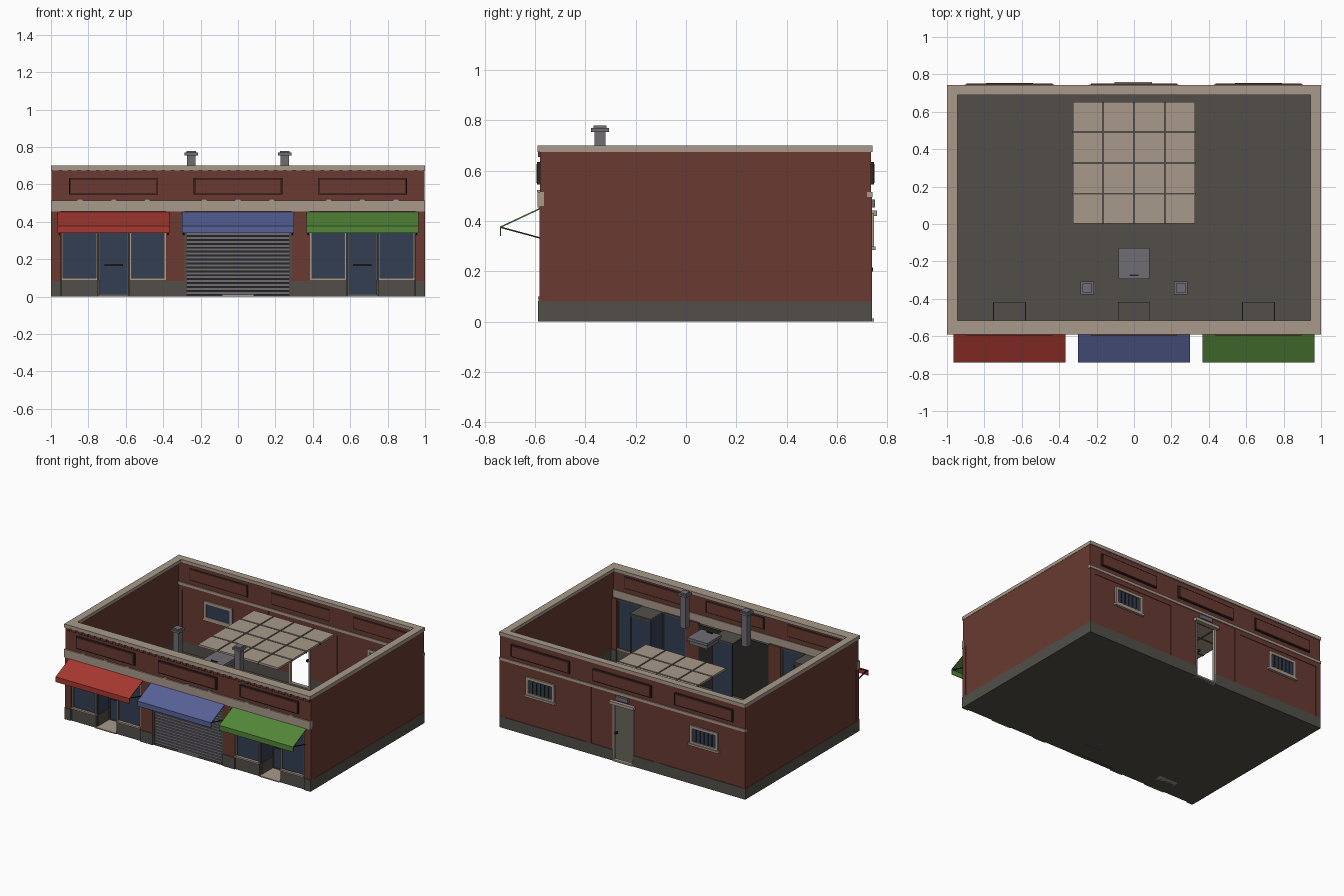
import bpy, bmesh
from mathutils import Vector

cube = bpy.data.objects.get("Cube")
if cube:
    bpy.data.objects.remove(cube, do_unlink=True)


def material(name, rgb):
    lin = [(c / 255 / 12.92 if c < 11 else ((c / 255 + 0.055) / 1.055) ** 2.4) for c in rgb]
    m = bpy.data.materials.new(name)
    m.use_nodes = True
    m.diffuse_color = (*lin, 1)
    m.node_tree.nodes["Principled BSDF"].inputs["Base Color"].default_value = (*lin, 1)
    return m


BRICK = material("brick red", (104, 58, 49))
STONE = material("dark stone", (82, 79, 72))
TAN = material("tan trim", (168, 153, 138))
GLASS = material("blue glass", (52, 62, 84))
METAL = material("grey metal", (112, 109, 116))
IRON = material("dark iron", (42, 40, 38))
RED = material("red canvas", (165, 56, 48))
BLUE = material("blue canvas", (86, 97, 150))
GREEN = material("green canvas", (83, 135, 56))


def build(name, mat, boxes):
    """One object out of boxes given as (x range, y range, z range)."""
    bm = bmesh.new()
    for xs, ys, zs in boxes:
        lo, hi = Vector((xs[0], ys[0], zs[0])), Vector((xs[1], ys[1], zs[1]))
        for v in bmesh.ops.create_cube(bm, size=1)["verts"]:
            v.co = Vector((lo[i] + (hi[i] - lo[i]) * (v.co[i] + 0.5) for i in range(3)))
    return finish(name, mat, bm)


def finish(name, mat, bm):
    mesh = bpy.data.meshes.new(name)
    bm.to_mesh(mesh)
    bm.free()
    mesh.materials.append(mat)
    ob = bpy.data.objects.new(name, mesh)
    bpy.context.collection.objects.link(ob)
    return ob


def frame(xs, ys, zs, t):
    """Four bars just inside a rectangle in the xz plane."""
    (a, b), (c, d) = xs, zs
    return [((a, b), ys, (d - t, d)), ((a, b), ys, (c, c + t)),
            ((a, a + t), ys, (c + t, d - t)), ((b - t, b), ys, (c + t, d - t))]


def mid(c, w):
    return (c - w / 2, c + w / 2)


F, B = -0.58, 0.735          # front and back wall planes
BAYS = (-0.665, 0, 0.665)
SHOPS = (BAYS[0], BAYS[2])
DOOR = (-0.085, 0.075)       # back doorway
DOOR_TOP = 0.42
PIERS = [(-1, -0.95), (-0.385, -0.285), (0.285, 0.385), (0.95, 1)]

# Floor, side walls and plinth
build("floor", STONE, [((-0.995, 0.995), (F, B), (0, 0.004))])
for side, name in ((-1, "right"), (1, "left")):
    xs = sorted((side * 0.99, side * 0.998))
    build(name + "_wall", BRICK, [(xs, (F, B), (0.08, 0.68))])
    build(name + "_plinth", STONE, [(sorted((side * 0.99, side)), (F - 0.005, B + 0.004), (0, 0.08))])

# Back wall around the open doorway
build("back_wall", BRICK, [((-0.995, DOOR[0]), (B - 0.01, B), (0.08, 0.68)),
                           ((DOOR[1], 0.995), (B - 0.01, B), (0.08, 0.68)),
                           (DOOR, (B - 0.01, B), (DOOR_TOP, 0.68))])
build("back_plinth", STONE, [((-1, DOOR[0]), (B - 0.01, B + 0.005), (0, 0.08)),
                             ((DOOR[1], 1), (B - 0.01, B + 0.005), (0, 0.08))])
strips = [((-0.998, -0.96), (0.08, 0.5)), ((0.96, 0.998), (0.08, 0.5)), ((-0.3, -0.255), (0.08, 0.5)),
          ((0.255, 0.3), (0.08, 0.5)), ((-0.96, -0.3), (0.46, 0.5)), ((0.3, 0.96), (0.46, 0.5))]
build("back_pilasters", BRICK, [(x, (B - 0.014, B + 0.004), z) for x, z in strips])
build("back_band", TAN, [((-1, 1), (B - 0.016, B + 0.007), (0.495, 0.515))])
build("back_door_frame", TAN, [
    ((DOOR[0] - 0.02, DOOR[1] + 0.02), (B - 0.015, B + 0.025), (DOOR_TOP, DOOR_TOP + 0.022)),
    ((DOOR[0] - 0.005, DOOR[0] + 0.007), (B - 0.015, B + 0.005), (0, DOOR_TOP)),
    ((DOOR[1] - 0.007, DOOR[1] + 0.005), (B - 0.015, B + 0.005), (0, DOOR_TOP)),
    (DOOR, (B - 0.015, B + 0.012), (0, 0.012))])
build("back_door_lamp", METAL, [(mid(0, 0.1), (B, B + 0.016), (0.455, 0.485))])
build("back_door_knob", IRON, [(mid(0.055, 0.014), (B - 0.015, B + 0.008), (0.2, 0.215))])

# Barred back windows, seen from both sides
for x, name in zip(SHOPS, ("right", "left")):
    xs, zs = mid(x, 0.23), (0.295, 0.43)
    build(name + "_back_window_frame", TAN, frame(xs, (B - 0.02, B + 0.012), zs, 0.02)
          + [(mid(x, 0.25), (B - 0.02, B + 0.018), (0.285, 0.3))])
    build(name + "_back_window_glass", GLASS, [(xs, (B - 0.015, B + 0.003), zs)])
    build(name + "_back_window_bars", IRON,
          [(mid(x + k * 0.032, 0.006), (B, B + 0.009), zs) for k in range(-2, 3)])

# Front wall, piers and trim
build("front_upper_wall", BRICK, [((-0.995, 0.995), (F, F + 0.01), (0.45, 0.68))])
build("front_piers", BRICK, [(p, (F - 0.003, F + 0.03), (0.08, 0.46)) for p in PIERS])
build("front_pier_bases", STONE, [(p, (F - 0.008, F + 0.035), (0, 0.085)) for p in PIERS])
build("sign_band", TAN, [((-1, 1), (F - 0.01, F + 0.015), (0.455, 0.515))])
build("sign_lamps", TAN, [(mid(x + k * 0.18, 0.03), (F - 0.012, F), (0.515, 0.523))
                          for x in BAYS for k in (-1, 0, 1)])
build("brick_teeth", BRICK, [(mid(-0.975 + k * 0.05, 0.03), (F - 0.008, F), (0.655, 0.676))
                             for k in range(40)])

# Framed brick panels above the bands, shown on both faces of the walls
for wall, name in ((F, "front"), (B, "back")):
    build(name + "_panel_edges", IRON, [b for x in BAYS for b in
          frame(mid(x, 0.475), (wall - 0.012, wall + 0.012), (0.545, 0.635), 0.004)])
    build(name + "_panels", BRICK, [(mid(x, 0.46), (wall - 0.015, wall + 0.015), (0.552, 0.628))
                                    for x in BAYS])

# Coping around the open top
build("coping", TAN, [((-1, 1), (-0.59, -0.515), (0.675, 0.7)), ((-1, 1), (0.69, 0.742), (0.675, 0.7)),
                      ((-1, -0.945), (-0.515, 0.69), (0.675, 0.7)), ((0.945, 1), (-0.515, 0.69), (0.675, 0.7))])

# Shopfronts with a recessed glazed entry
for x, name in zip(SHOPS, ("right", "left")):
    sides = [(sorted((x + s * 0.085, x + s * 0.28))) for s in (-1, 1)]
    build(name + "_shop_glass", GLASS, [(s, (F + 0.012, F + 0.02), (0.09, 0.45)) for s in sides]
          + [(mid(x + s * 0.165, 0.005), (F + 0.02, -0.42), (0.09, 0.45)) for s in (-0.5, 0.5)]
          + [(mid(x, 0.16), (-0.43, -0.42), (0.01, 0.45))])
    build(name + "_shop_frames", STONE, [b for s in sides for b in
          frame(s, (F + 0.004, F + 0.026), (0.09, 0.46), 0.01)]
          + frame(mid(x, 0.165), (-0.436, -0.416), (0.004, 0.45), 0.01))
    build(name + "_shop_posts", TAN, [(mid(x + s, 0.008), (F, F + 0.012), (0.1, 0.45))
                                      for s in (-0.275, -0.09, 0.09, 0.275)])
    build(name + "_bulkheads", STONE, [(s, (F, F + 0.03), (0, 0.09)) for s in sides]
          + [(mid(x + s * 0.165, 0.012), (F + 0.02, -0.42), (0, 0.09)) for s in (-0.5, 0.5)])
    build(name + "_sills", TAN, [(s, (F - 0.008, F + 0.03), (0.088, 0.1)) for s in sides])
    build(name + "_entry_floor", TAN, [(mid(x, 0.16), (F - 0.008, -0.43), (0, 0.008))])
    build(name + "_door_handle", IRON, [(mid(x, 0.1), (-0.45, -0.436), (0.165, 0.175))])

# Lids over the three entry recesses
build("entry_lids", STONE, [(mid(x, 0.17), (F + 0.02, -0.418), (0.45, 0.46)) for x in BAYS])
build("middle_entry_back", GLASS, [(mid(0, 0.16), (-0.43, -0.42), (0, 0.45))])

# Roller shutter: stepped slats between guides
build("shutter_back", IRON, [((-0.285, 0.285), (F + 0.02, F + 0.028), (0, 0.45))])
build("shutter_slats", METAL, [((-0.275, 0.275), (F + 0.006, F + 0.02), (0.012 + k * 0.021, 0.028 + k * 0.021))
                               for k in range(21)])
build("shutter_guides", STONE, [(mid(s * 0.28, 0.012), (F, F + 0.02), (0, 0.45)) for s in (-1, 1)])
build("shutter_handle", TAN, [(mid(0, 0.17), (F - 0.006, F + 0.01), (0.003, 0.012))])

# Awnings: extruded strip profile plus iron struts
for x, mat, name in zip(BAYS, (RED, BLUE, GREEN), ("right", "middle", "left")):
    profile = [(-0.582, 0.452), (-0.74, 0.378), (-0.74, 0.34), (-0.735, 0.34), (-0.735, 0.374), (-0.582, 0.446)]
    bm = bmesh.new()
    face = bm.faces.new([bm.verts.new((x - 0.3, y, z)) for y, z in profile])
    ext = bmesh.ops.extrude_face_region(bm, geom=[face])
    bmesh.ops.translate(bm, vec=(0.6, 0, 0), verts=[v for v in ext["geom"] if isinstance(v, bmesh.types.BMVert)])
    bmesh.ops.recalc_face_normals(bm, faces=bm.faces)
    finish(name + "_awning", mat, bm)
    struts = build(name + "_awning_struts", IRON,
                   [(mid(x + s * 0.29, 0.006), (-0.735, F), (0, 0.006)) for s in (-1, 1)])
    for v in struts.data.vertices:
        v.co.z += 0.33 + 0.042 * (F - v.co.y) / 0.155

# Skylight panes in a four by four grid
build("skylight_panes", TAN, [(mid(-0.2475 + i * 0.165, 0.155), mid(0.079 + j * 0.165, 0.155), (0.49, 0.505))
                              for i in range(4) for j in range(4)])
build("skylight_bars", STONE, [(mid(i * 0.165, 0.012), (0, 0.652), (0.488, 0.5)) for i in (-1, 0, 1)]
      + [((-0.328, 0.328), mid(0.326 + j * 0.165, 0.012), (0.488, 0.5)) for j in (-1, 0, 1)])

# Chimneys and roof hatch
for s, name in ((-1, "right"), (1, "left")):
    x, y = s * 0.25, -0.342
    build(name + "_chimney", METAL, [(mid(x, w), mid(y, w), z) for w, z in
          ((0.045, (0.52, 0.76)), (0.07, (0.755, 0.77)), (0.05, (0.77, 0.78)))])
build("roof_hatch", METAL, [(mid(0, 0.14), mid(-0.212, 0.14), (0.52, 0.55)),
                            (mid(0, 0.165), mid(-0.212, 0.165), (0.55, 0.57))])
build("hatch_handle", IRON, [(mid(0, 0.05), mid(-0.275, 0.008), (0.57, 0.577))])
